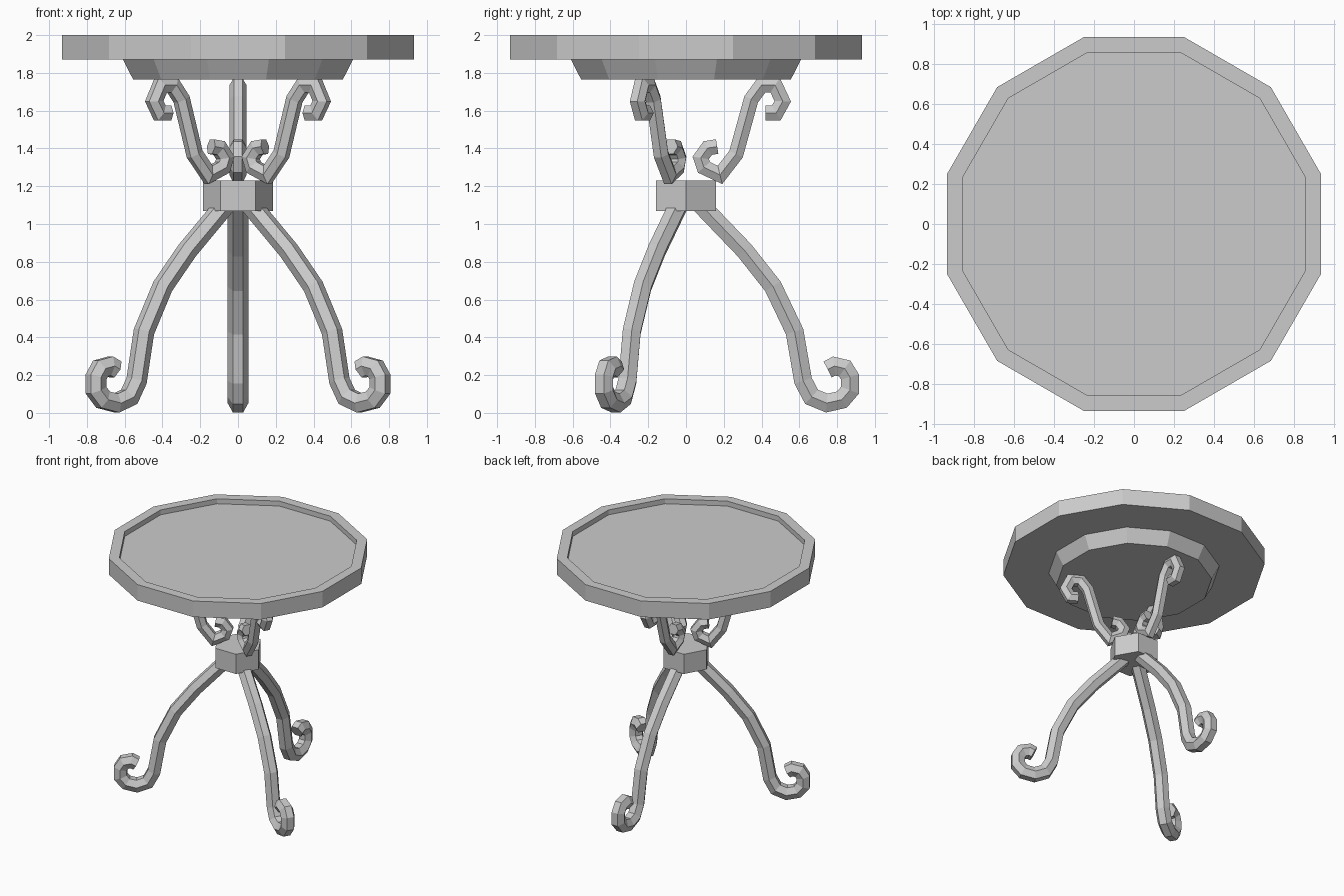
import bpy, bmesh, math
from mathutils import Vector

cube = bpy.data.objects.get("Cube")
if cube:
    bpy.data.objects.remove(cube)

# Single grey material
grey = bpy.data.materials.new("plain_grey")
grey.use_nodes = True
colour = (0.6, 0.6, 0.6, 1)
grey.diffuse_color = colour
grey.node_tree.nodes["Principled BSDF"].inputs["Base Color"].default_value = colour


def finish(name, bm):
    bmesh.ops.recalc_face_normals(bm, faces=bm.faces)
    mesh = bpy.data.meshes.new(name)
    bm.to_mesh(mesh)
    bm.free()
    mesh.materials.append(grey)
    obj = bpy.data.objects.new(name, mesh)
    bpy.context.collection.objects.link(obj)
    return obj


def stack_rings(bm, rings):
    """Skin consecutive vertex rings and cap both ends."""
    for a, b in zip(rings, rings[1:]):
        for i in range(len(a)):
            j = (i + 1) % len(a)
            bm.faces.new((a[i], a[j], b[j], b[i]))
    bm.faces.new(rings[0])
    bm.faces.new(rings[-1])


def lathe(name, profile, sides, turn):
    """Polygonal solid from (flat radius, height) pairs."""
    bm = bmesh.new()
    rings = []
    for flat, z in profile:
        r = flat / math.cos(math.pi / sides)
        angles = [turn + math.tau * i / sides for i in range(sides)]
        rings.append([bm.verts.new((r * math.cos(a), r * math.sin(a), z)) for a in angles])
    stack_rings(bm, rings)
    return finish(name, bm)


def hex_bar(name, path, radius, heading):
    """Sweep a hexagon along a (distance, height) path with mitred bends."""
    bm = bmesh.new()
    out = Vector((math.cos(heading), math.sin(heading), 0))
    side = Vector((-math.sin(heading), math.cos(heading), 0))
    pts = [Vector(p) for p in path]
    rings = []
    for i, p in enumerate(pts):
        before = (p - pts[i - 1]).normalized() if i else (pts[1] - p).normalized()
        after = (pts[i + 1] - p).normalized() if i < len(pts) - 1 else before
        along = (before + after).normalized()
        normal = Vector((-along.y, along.x)) / along.dot(before)
        ring = []
        for k in range(6):
            a = math.tau * k / 6
            q = p + normal * radius * math.sin(a)
            ring.append(bm.verts.new(out * q.x + side * radius * math.cos(a)
                                     + Vector((0, 0, q.y))))
        rings.append(ring)
    stack_rings(bm, rings)
    return finish(name, bm)


# Table top with a sunken tray, and the bevelled plate beneath it
twelfth = math.radians(15)
lathe("table_top", [(0.933, 1.87), (0.933, 2.0), (0.857, 2.0), (0.857, 1.96)], 12, twelfth)
lathe("under_plate", [(0.555, 1.765), (0.61, 1.872)], 12, twelfth)

# Central hub
lathe("hub", [(0.16, 1.07), (0.16, 1.23)], 6, 0)

# Scrolled legs and upper brackets, three of each
leg_path = [(0.07, 1.11), (0.31, 0.86), (0.46, 0.67), (0.575, 0.43), (0.62, 0.17),
            (0.665, 0.085), (0.745, 0.052), (0.825, 0.07), (0.868, 0.12),
            (0.868, 0.19), (0.84, 0.235), (0.785, 0.248), (0.75, 0.23)]
bracket_path = [(0.165, 1.41), (0.115, 1.402), (0.078, 1.35), (0.095, 1.30),
                (0.18, 1.26), (0.265, 1.37), (0.345, 1.66), (0.40, 1.735),
                (0.472, 1.735), (0.512, 1.65), (0.478, 1.588), (0.42, 1.588)]
for place, degrees in (("back", 90), ("right", 210), ("left", 330)):
    heading = math.radians(degrees)
    hex_bar(place + "_leg", leg_path, 0.055, heading)
    hex_bar(place + "_bracket", bracket_path, 0.045, heading)
